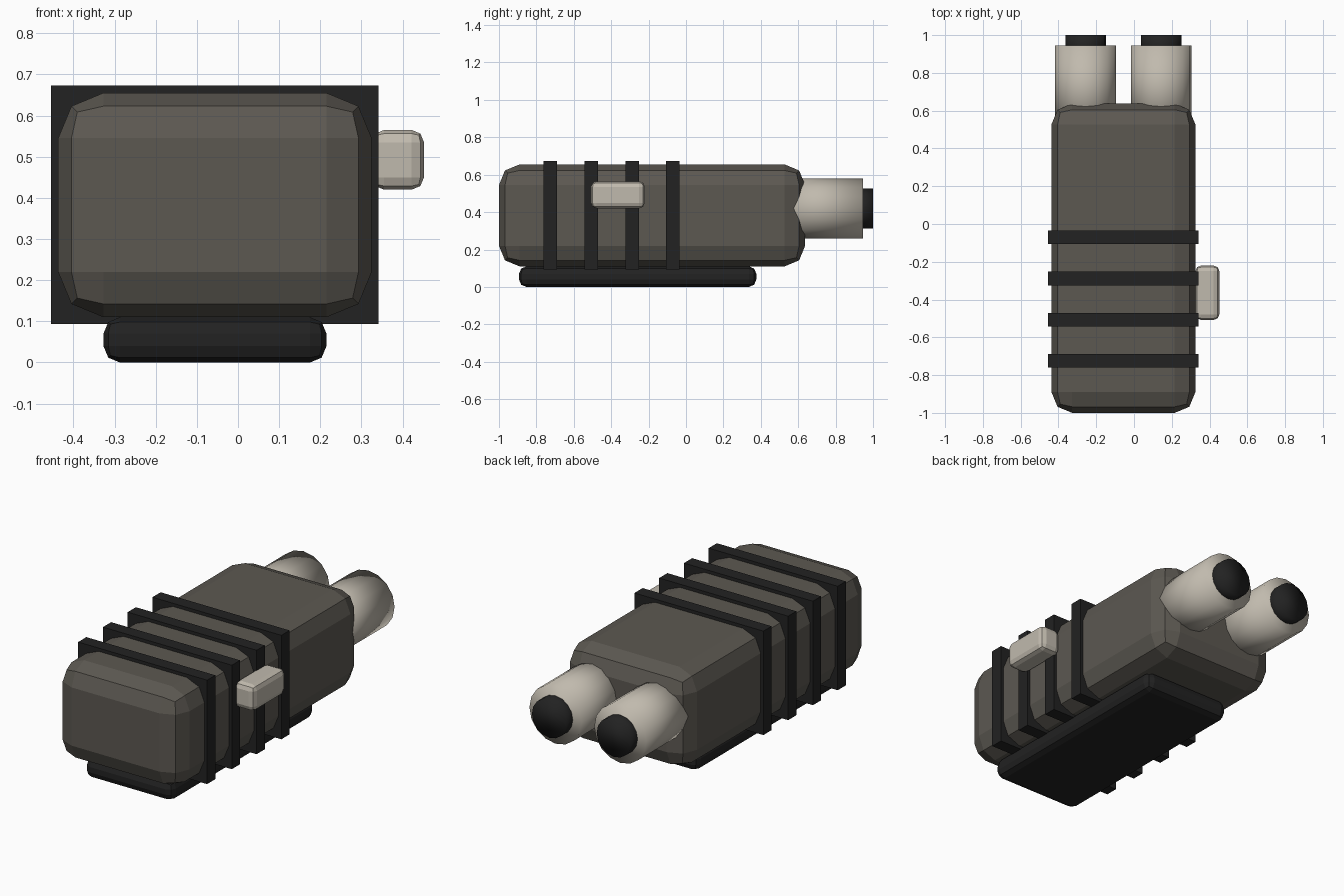
import bpy
import math

if "Cube" in bpy.data.objects:
    bpy.data.objects.remove(bpy.data.objects["Cube"])


def material(name, rgb):
    m = bpy.data.materials.new(name)
    m.diffuse_color = (*rgb, 1)
    m.use_nodes = True
    m.node_tree.nodes["Principled BSDF"].inputs["Base Color"].default_value = m.diffuse_color
    return m


GREY = material("warm_grey", (0.107, 0.098, 0.083))
CREAM = material("pale_cream", (0.53, 0.49, 0.42))
BLACK = material("matte_black", (0.016, 0.016, 0.016))

CX = -0.056  # centre line of the main body


def box(name, lo, hi, mat, bevel=0.0):
    """Flat-shaded box between two corners, with optional two-step bevel."""
    bpy.ops.mesh.primitive_cube_add(
        size=1, location=[(a + b) / 2 for a, b in zip(lo, hi)])
    ob = bpy.context.object
    ob.name = name
    ob.scale = [b - a for a, b in zip(lo, hi)]
    bpy.ops.object.transform_apply(location=False, rotation=False, scale=True)
    ob.data.materials.append(mat)
    if bevel:
        mod = ob.modifiers.new("bevel", 'BEVEL')
        mod.width = bevel
        mod.segments = 2
    return ob


def tube(name, x, y0, y1, z, radius, mat):
    """Smooth 16-sided cylinder lying along y."""
    bpy.ops.mesh.primitive_cylinder_add(
        vertices=16, radius=radius, depth=y1 - y0,
        location=(x, (y0 + y1) / 2, z), rotation=(math.pi / 2, 0, 0))
    ob = bpy.context.object
    ob.name = name
    ob.data.materials.append(mat)
    bpy.ops.object.shade_smooth()
    return ob


# Main housing and the foot pad below it
box("housing", (CX - 0.381, -1.0, 0.11), (CX + 0.381, 0.637, 0.655), GREY, 0.11)
box("foot_pad", (CX - 0.271, -0.893, 0.0), (CX + 0.271, 0.376, 0.11), BLACK, 0.04)

# Bands around the housing
for i in range(4):
    y = -0.07 - 0.2183 * i
    box(f"band_{i + 1}", (CX - 0.398, y - 0.036, 0.093),
        (CX + 0.398, y + 0.036, 0.673), BLACK)

# Side switch
box("side_switch", (0.325, -0.508, 0.42), (0.452, -0.22, 0.565), CREAM, 0.03)

# Twin barrels with dark lenses at the back
for side, s in (("left", -1), ("right", 1)):
    x = CX + s * 0.2
    tube(f"barrel_{side}", x, 0.5, 0.945, 0.42, 0.161, CREAM)
    tube(f"lens_{side}", x, 0.89, 1.0, 0.42, 0.107, BLACK)
